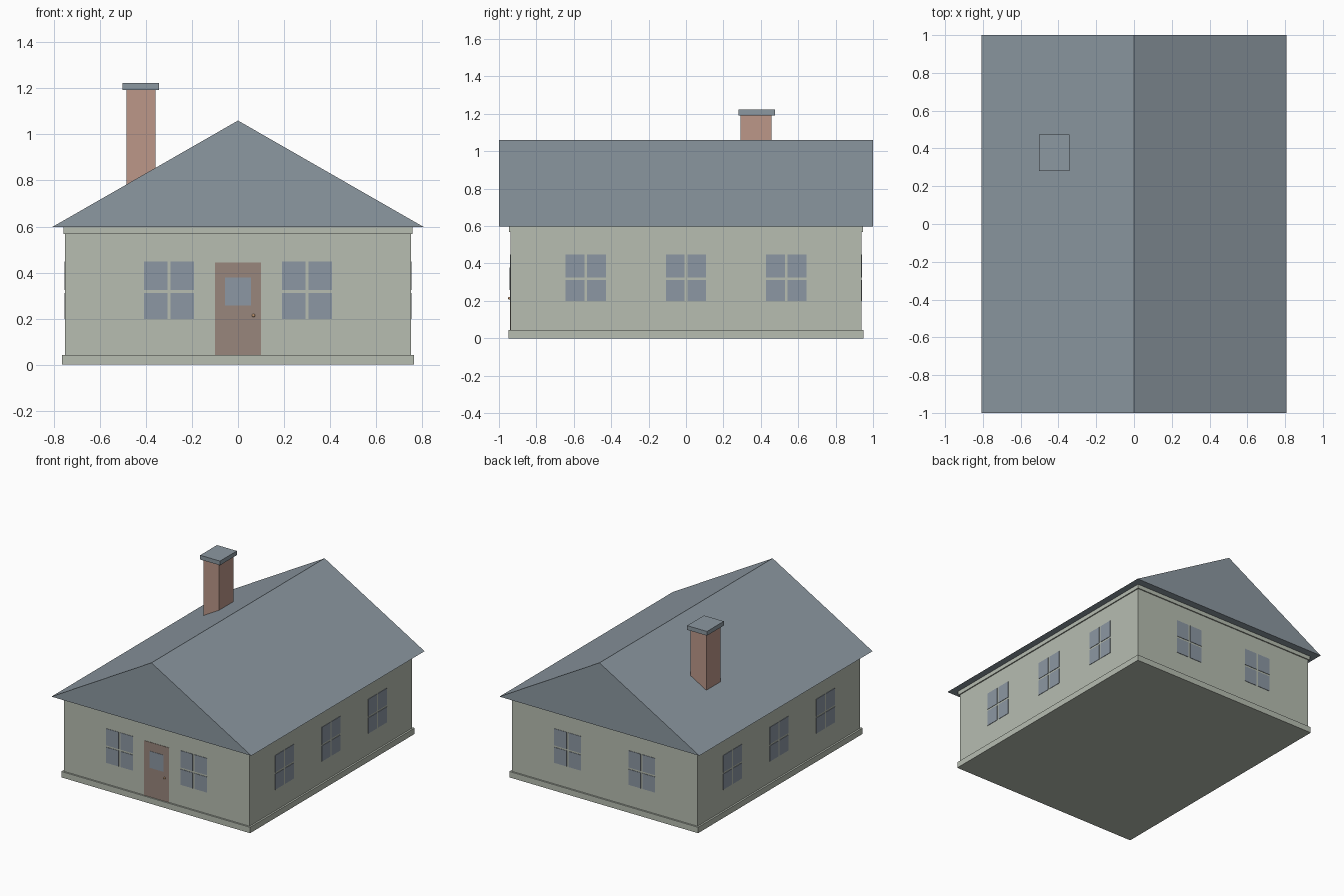
import bpy
import bmesh
from math import radians
from mathutils import Matrix, Vector

if "Cube" in bpy.data.objects:
    bpy.data.objects.remove(bpy.data.objects["Cube"], do_unlink=True)


def material(name, r, g, b):
    """Flat material from an 8-bit screen colour."""
    col = [((c / 255 + 0.055) / 1.055) ** 2.4 for c in (r, g, b)] + [1]
    m = bpy.data.materials.new(name)
    m.use_nodes = True
    m.diffuse_color = col
    m.node_tree.nodes["Principled BSDF"].inputs["Base Color"].default_value = col
    return m


WALL = material("pale_wall", 183, 189, 177)
ROOF = material("slate_roof", 140, 152, 161)
BRICK = material("chimney_brick", 188, 151, 137)
DOOR = material("brown_door", 152, 134, 124)
GLASS = material("window_glass", 140, 151, 163)
BRASS = material("door_brass", 205, 160, 120)


def finish(name, bm, mat):
    bmesh.ops.recalc_face_normals(bm, faces=bm.faces)
    me = bpy.data.meshes.new(name)
    bm.to_mesh(me)
    bm.free()
    me.materials.append(mat)
    ob = bpy.data.objects.new(name, me)
    bpy.context.collection.objects.link(ob)
    return ob


def add_box(bm, lo, hi):
    lo, hi = Vector(lo), Vector(hi)
    mtx = Matrix.Translation((lo + hi) / 2) @ Matrix.Diagonal((*(hi - lo), 1))
    bmesh.ops.create_cube(bm, size=1, matrix=mtx)


def box(name, lo, hi, mat):
    bm = bmesh.new()
    add_box(bm, lo, hi)
    return finish(name, bm, mat)


def slab(name, x, y, z0, z1, mat):
    """Box centred on the vertical axis."""
    return box(name, (-x, -y, z0), (x, y, z1), mat)


# House body: plinth, walls, eave band
WX, WY = 0.75, 0.938
slab("plinth", 0.763, 0.95, 0, 0.043, WALL)
slab("walls", WX, WY, 0.02, 0.59, WALL)
slab("eave_band", 0.758, 0.946, 0.568, 0.597, WALL)

# Gabled roof: triangular profile extruded along the ridge
bm = bmesh.new()
profile = [bm.verts.new(p) for p in ((-0.808, -1, 0.597), (0.808, -1, 0.597), (0, -1, 1.06))]
gable = bm.faces.new(profile)
ext = bmesh.ops.extrude_face_region(bm, geom=[gable])
bmesh.ops.translate(bm, vec=(0, 2, 0),
                    verts=[v for v in ext["geom"] if isinstance(v, bmesh.types.BMVert)])
finish("roof", bm, ROOF)

# Chimney with cap
box("chimney", (-0.485, 0.292, 0.7), (-0.358, 0.458, 1.195), BRICK)
box("chimney_cap", (-0.502, 0.28, 1.192), (-0.342, 0.475, 1.223), ROOF)


# Windows: four thin panes, the wall showing between them as glazing bars
def window(name, offset, wall_distance, turn):
    bm = bmesh.new()
    for x0, x1 in ((-0.108, -0.007), (0.007, 0.108)):
        for z0, z1 in ((0.198, 0.312), (0.325, 0.448)):
            add_box(bm, (x0 + offset, -wall_distance - 0.003, z0),
                    (x1 + offset, -wall_distance + 0.003, z1))
    bm.transform(Matrix.Rotation(radians(turn), 4, "Z"))
    finish(name, bm, GLASS)


for side, turn in (("front", 0), ("back", 180)):
    for i, x in enumerate((-0.3, 0.3)):
        window(f"{side}_window_{i + 1}", x, WY, turn)
for side, turn in (("left", 90), ("right", -90)):
    for i, y in enumerate((-0.537, 0, 0.537)):
        window(f"{side}_window_{i + 1}", y, WX, turn)

# Front door with a light and a knob
box("door", (-0.1, -WY - 0.003, 0.043), (0.1, -WY + 0.003, 0.443), DOOR)
box("door_light", (-0.057, -WY - 0.005, 0.257), (0.057, -WY, 0.379), GLASS)
bm = bmesh.new()
bmesh.ops.create_uvsphere(bm, u_segments=12, v_segments=8, radius=0.007,
                          matrix=Matrix.Translation((0.067, -WY - 0.006, 0.214)))
for f in bm.faces:
    f.smooth = True
finish("door_knob", bm, BRASS)
